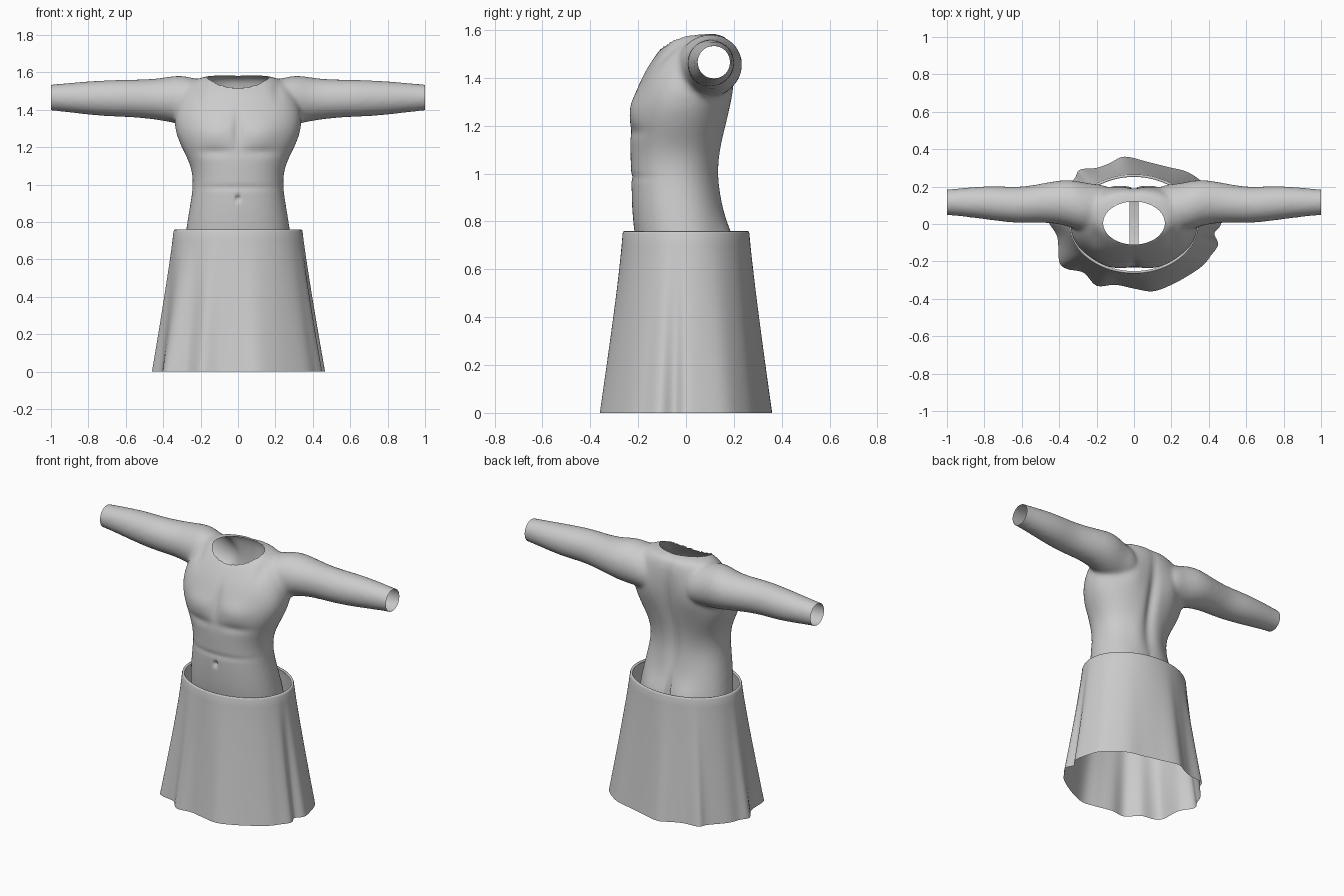
import bpy, bmesh
from math import sin, cos, pi, tau, exp, hypot
from mathutils import Vector

if "Cube" in bpy.data.objects:
    bpy.data.objects.remove(bpy.data.objects["Cube"])

grey = bpy.data.materials.new("plain light grey")
grey.use_nodes = True
colour = (0.6, 0.6, 0.6, 1)
grey.diffuse_color = colour
grey.node_tree.nodes["Principled BSDF"].inputs["Base Color"].default_value = colour


def add_object(name, mesh):
    obj = bpy.data.objects.new(name, mesh)
    bpy.context.collection.objects.link(obj)
    mesh.materials.clear()
    mesh.materials.append(grey)
    mesh.polygons.foreach_set("use_smooth", [True] * len(mesh.polygons))
    return obj


def loft(bm, rings, capped):
    loops = [[bm.verts.new(p) for p in ring] for ring in rings]
    n = len(loops[0])
    for a, b in zip(loops, loops[1:]):
        for i in range(n):
            j = (i + 1) % n
            bm.faces.new((a[i], a[j], b[j], b[i]))
    if capped:
        bm.faces.new(loops[0][::-1])
        bm.faces.new(loops[-1])


def oval(a0, a1, b0, b1, power=1.0, n=28):
    def bend(v):
        return abs(v) ** power * (1 if v > 0 else -1)
    return [((a0 + a1) / 2 + (a1 - a0) / 2 * bend(cos(tau * i / n)),
             (b0 + b1) / 2 + (b1 - b0) / 2 * bend(sin(tau * i / n))) for i in range(n)]


# Torso sections: height, half width, front, back
TORSO = [(0.50, 0.25, -0.12, 0.16), (0.56, 0.28, -0.16, 0.19), (0.66, 0.29, -0.20, 0.20),
         (0.76, 0.28, -0.22, 0.18), (0.90, 0.256, -0.23, 0.145), (1.0, 0.24, -0.23, 0.13),
         (1.1, 0.25, -0.235, 0.145), (1.2, 0.305, -0.235, 0.17), (1.3, 0.345, -0.225, 0.19),
         (1.4, 0.34, -0.19, 0.20), (1.48, 0.31, -0.14, 0.20), (1.545, 0.25, -0.09, 0.19),
         (1.59, 0.19, -0.04, 0.16)]
# Arm sections: distance out, front, back, bottom, top
ARM = [(0.10, -0.03, 0.19, 1.32, 1.54), (0.22, -0.05, 0.21, 1.31, 1.565),
       (0.31, -0.03, 0.235, 1.32, 1.59), (0.39, 0.0, 0.238, 1.34, 1.572),
       (0.5, 0.008, 0.215, 1.355, 1.562), (0.62, 0.002, 0.195, 1.362, 1.562),
       (0.75, 0.018, 0.207, 1.367, 1.557), (0.9, 0.038, 0.195, 1.385, 1.545),
       (1.0, 0.048, 0.185, 1.397, 1.535), (1.08, 0.05, 0.182, 1.4, 1.53)]

bm = bmesh.new()
loft(bm, [[(x, y, z) for x, y in oval(-w, w, f, b, 0.9)] for z, w, f, b in TORSO], True)
for side in (-1, 1):
    loft(bm, [[(side * x, y, z) for y, z in oval(f, b, lo, hi)] for x, f, b, lo, hi in ARM], True)
bmesh.ops.recalc_face_normals(bm, faces=bm.faces)
mesh = bpy.data.meshes.new("body_form")
bm.to_mesh(mesh)
bm.free()
form = add_object("body_form", mesh)

# Blend the torso and arms into one skin
form.modifiers.new("round", "SUBSURF").levels = 2
remesh = form.modifiers.new("blend", "REMESH")
remesh.mode = "VOXEL"
remesh.voxel_size = 0.012
soften = form.modifiers.new("soften", "SMOOTH")
soften.factor = 0.5
soften.iterations = 12
graph = bpy.context.evaluated_depsgraph_get()
skin = bpy.data.meshes.new_from_object(form.evaluated_get(graph))
bpy.data.objects.remove(form)

# Muscle shapes: centre, reach on each axis, push along the surface
SHAPES = [((0.12, -0.22, 1.27), (0.10, 0.12, 0.07), 0.016),    # chest
          ((0.12, -0.23, 1.175), (0.10, 0.1, 0.025), -0.008),  # crease under chest
          ((0, -0.22, 1.30), (0.025, 0.12, 0.10), -0.012),     # breastbone
          ((0, -0.23, 0.985), (0.25, 0.1, 0.015), -0.005),     # waist crease
          ((0, -0.235, 0.925), (0.01, 0.06, 0.016), -0.025),   # navel
          ((0, 0.17, 1.2), (0.035, 0.08, 0.27), -0.022),       # spine
          ((0.15, 0.2, 1.36), (0.08, 0.08, 0.12), 0.014),      # shoulder blade
          ((0.08, 0.14, 0.98), (0.05, 0.08, 0.12), 0.006),     # lower back
          ((0.11, 0.19, 0.70), (0.09, 0.12, 0.10), 0.022),     # seat
          ((0, 0.19, 0.70), (0.012, 0.1, 0.09), -0.035),       # seat cleft
          ((0.21, -0.04, 1.50), (0.03, 0.1, 0.06), -0.008)]    # hollow by shoulder

bm = bmesh.new()
bm.from_mesh(skin)
bm.normal_update()
moves = []
for v in bm.verts:
    push = 0
    for centre, reach, amount in SHAPES:
        p = Vector((abs(v.co.x), v.co.y, v.co.z)) - Vector(centre)
        push += amount * exp(-sum((a / r) ** 2 for a, r in zip(p, reach)))
    moves.append(v.normal * push)
for v, move in zip(bm.verts, moves):
    v.co += move


def slice_body(point, normal, clear=False):
    bmesh.ops.bisect_plane(bm, geom=bm.verts[:] + bm.edges[:] + bm.faces[:], dist=1e-5,
                           plane_co=point, plane_no=normal, clear_outer=clear)


# Open cuffs and leg holes
for side in (-1, 1):
    slice_body((side, 0, 0), (side, 0, 0), True)
    slice_body((side * 0.025, 0, 0), (side, 0, 0))
    slice_body((side * 0.025, 0, 0.58), (side * -0.45, 0, 1))


def in_leg(p):
    return abs(p.x) > 0.025 and p.z < 0.58 + 0.45 * (abs(p.x) - 0.025)


# Open neck
NX, NY, NC = 0.165, 0.115, 0.005


def in_neck(p):
    return p.z > 1.42 and hypot(p.x / NX, (p.y - NC) / NY) < 1


gone = [f for f in bm.faces if in_leg(f.calc_center_median()) or in_neck(f.calc_center_median())]
bmesh.ops.delete(bm, geom=gone, context="FACES")
for v in bm.verts:
    if v.is_boundary and v.co.z > 1.42 and abs(v.co.x) < 0.3:
        s = hypot(v.co.x / NX, (v.co.y - NC) / NY)
        v.co.x /= s
        v.co.y = NC + (v.co.y - NC) / s
bm.to_mesh(skin)
bm.free()
add_object("torso_and_arms", skin)

# Skirt hem outline, anticlockwise from the left
HEM = [(0.465, 0.0), (0.45, 0.09), (0.42, 0.17), (0.36, 0.23), (0.28, 0.28), (0.18, 0.305),
       (0.08, 0.33), (-0.05, 0.36), (-0.13, 0.325), (-0.2, 0.3), (-0.29, 0.29), (-0.32, 0.24),
       (-0.4, 0.15), (-0.43, 0.08), (-0.46, 0.02), (-0.41, -0.07), (-0.4, -0.2), (-0.36, -0.24),
       (-0.27, -0.26), (-0.2, -0.33), (-0.1, -0.325), (0.0, -0.345), (0.1, -0.36), (0.2, -0.325),
       (0.3, -0.27), (0.37, -0.22), (0.41, -0.17), (0.45, -0.11), (0.43, -0.05)]


def hem_point(i, t):
    a, b, c, d = (Vector(HEM[(i + k) % len(HEM)]) for k in (-1, 0, 1, 2))
    return b + (c - a) * t / 2 + (a * 2 - b * 5 + c * 4 - d) * t * t / 2 \
        + (b * 3 - a - c * 3 + d) * t ** 3 / 2


hem = [hem_point(i, k / 5) for i in range(len(HEM)) for k in range(5)]
rings = []
for step in range(17):
    t = step / 16
    ring = []
    for p in hem:
        d = Vector((p.x / 0.465, p.y / 0.355)).normalized()
        waist = Vector((d.x * 0.345, d.y * 0.265))
        q = waist.lerp(p, t ** 1.1)
        ring.append((q.x, q.y, 0.75 * (1 - t)))
    rings.append(ring)
# Rolled waist rim
for inset, z in ((0.99, 0.758), (0.965, 0.76), (0.95, 0.752)):
    rings.insert(0, [(x * inset, y * inset, z) for x, y, _ in rings[-17]])
bm = bmesh.new()
loft(bm, rings, False)
bmesh.ops.recalc_face_normals(bm, faces=bm.faces)
mesh = bpy.data.meshes.new("skirt")
bm.to_mesh(mesh)
bm.free()
add_object("skirt", mesh)
